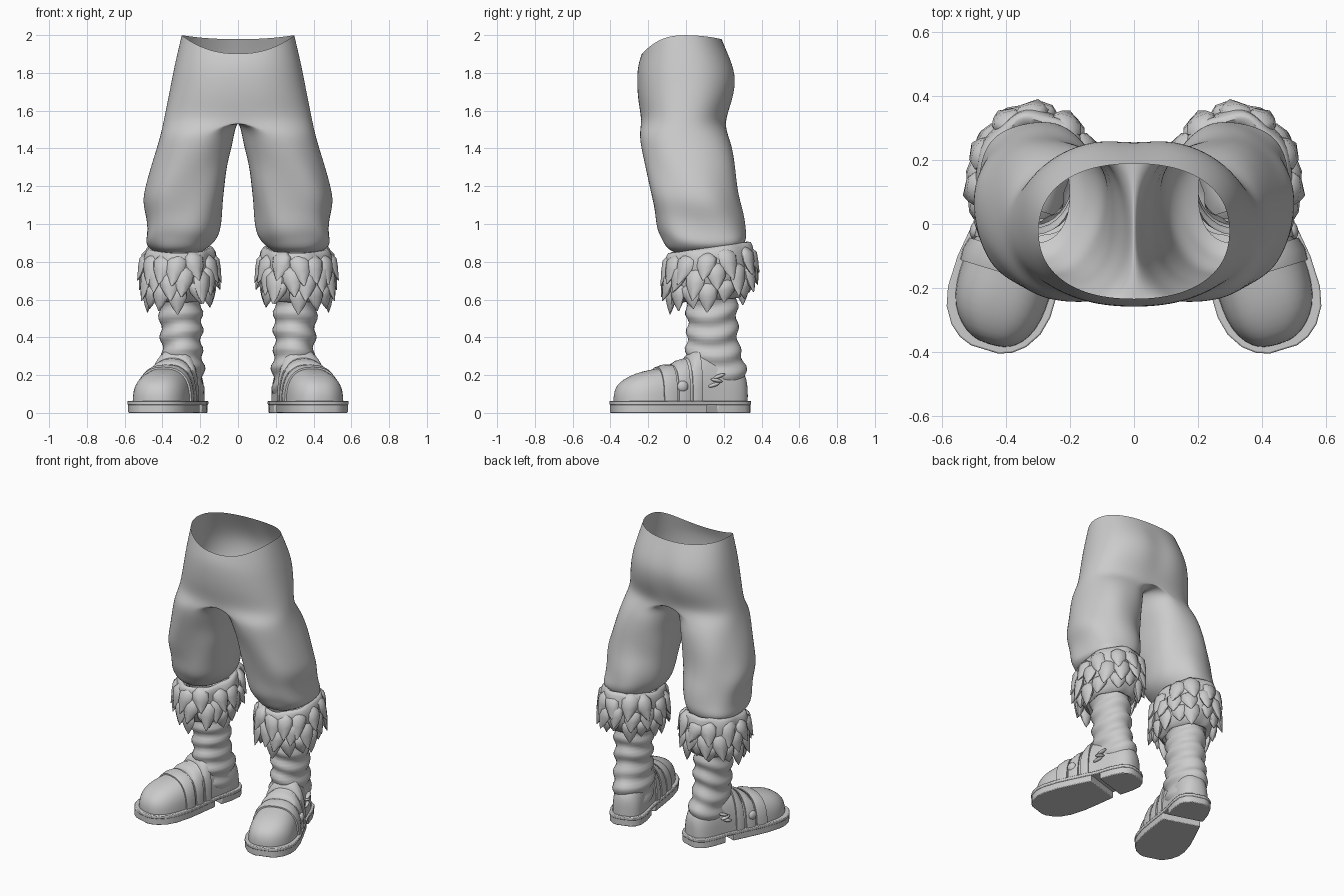
import bpy, bmesh, math, random
from mathutils import Vector, Matrix

if "Cube" in bpy.data.objects:
    bpy.data.objects.remove(bpy.data.objects["Cube"])

random.seed(4)
TAU = 2 * math.pi
grey = bpy.data.materials.new("plain grey")
grey.diffuse_color = (0.6, 0.6, 0.6, 1)
grey.use_nodes = True
grey.node_tree.nodes["Principled BSDF"].inputs["Base Color"].default_value = grey.diffuse_color


def finish(name, bm, sub=0, angle=50, bevel=0):
    """Mirror a right-hand part to the left, then smooth it."""
    bmesh.ops.recalc_face_normals(bm, faces=bm.faces)
    me = bpy.data.meshes.new(name)
    bm.to_mesh(me)
    bm.free()
    me.materials.append(grey)
    ob = bpy.data.objects.new(name, me)
    bpy.context.collection.objects.link(ob)
    m = ob.modifiers.new("mirror", 'MIRROR')
    m.merge_threshold = 0.0005
    if bevel:
        b = ob.modifiers.new("bevel", 'BEVEL')
        b.width, b.segments = bevel, 2
    if sub:
        s = ob.modifiers.new("subdivision", 'SUBSURF')
        s.levels = s.render_levels = sub
    bpy.ops.object.select_all(action='DESELECT')
    ob.select_set(True)
    bpy.context.view_layer.objects.active = ob
    bpy.ops.object.shade_smooth_by_angle(angle=math.radians(angle))
    return ob


def loft(bm, rings, closed=True, caps=False):
    vs = [[bm.verts.new(p) for p in r] for r in rings]
    n = len(rings[0])
    for a, b in zip(vs, vs[1:]):
        for i in range(n if closed else n - 1):
            j = (i + 1) % n
            bm.faces.new((a[i], a[j], b[j], b[i]))
    if caps:
        bm.faces.new(vs[0])
        bm.faces.new(vs[-1])


def power(v, e):
    return math.copysign(abs(v) ** e, v)


# Trousers: z, centre x, outer and inner reach, front y, back y
levels = [
    (2.00, 0, .300, 0, -.235, .190), (1.84, 0, .338, 0, -.257, .262),
    (1.75, 0, .355, 0, -.262, .275), (1.65, 0, .375, 0, -.255, .255),
    (1.55, 0, .395, 0, -.235, .210), (1.49, .17, .237, .152, -.247, .215),
    (1.42, .21, .217, .18, -.240, .245), (1.32, .24, .215, .185, -.222, .258),
    (1.22, .27, .220, .20, -.200, .268), (1.13, .28, .222, .205, -.184, .278),
    (1.04, .29, .196, .20, -.170, .300), (.96, .30, .185, .20, -.150, .322),
    (.91, .31, .180, .18, -.125, .325), (.87, .31, .160, .145, -.105, .300),
    (.85, .31, .120, .11, -.060, .250)]
N = 28
rings = []
for k, (z, c, ao, ai, yf, yb) in enumerate(levels):
    ring = []
    fold = .010 * max(0, min(1, (1.5 - z) / .3)) * (z > .88)
    for i in range(N):
        t = TAU * i / N
        s, co = math.sin(t), math.cos(t)
        f = 1 + fold * 5 * math.sin(3 * t + z * 19) * math.cos(2 * t - z * 9)
        x = c + f * power(s, .88) * (ao if s > 0 else ai)
        y = (yf + yb) / 2 - f * power(co, .88) * (yb - yf) / 2
        if c == 0 and (s <= 1e-5):
            x = 0
        if k in (1, 2, 3) and co < 0:      # cleft at the back
            y -= .018 * math.exp(-(x / .06) ** 2)
        dz = 0
        if k == 0:                         # dipped waist
            dz = -.10 * co * co if co > 0 else -.022 * co * co
        elif c > 0:                        # sagging folds
            dz = fold * 1.6 * math.sin(2 * t + 1)
        ring.append((x, y, z + dz))
    rings.append(ring)
bm = bmesh.new()
loft(bm, rings)
wall = [f for f in bm.faces if all(abs(v.co.x) < 1e-4 for v in f.verts)]
bmesh.ops.delete(bm, geom=wall, context='FACES')
finish("trousers", bm, sub=2, angle=80)

# Wrinkled boot shaft
bm = bmesh.new()
rings = []
keys = [(.10, .285, .165, .098, .150), (.25, .29, .155, .110, .160), (.36, .30, .140, .105, .138),
        (.46, .30, .140, .112, .132), (.56, .305, .135, .112, .135), (.84, .31, .125, .13, .15)]


def at(table, v):
    for a, b in zip(table, table[1:]):
        if v <= b[0]:
            f = max(0, (v - a[0]) / (b[0] - a[0]))
            return [p + (q - p) * f for p, q in zip(a, b)]
    return list(table[-1])


for k in range(40):
    z = .10 + .74 * k / 39
    _, cx, cy, rx, ry = at(keys, z)
    ring = []
    for i in range(32):
        t = TAU * i / 32
        w = .009 * math.sin(z * 62 + 1.3 * math.sin(t + z * 5) + .8 * math.cos(2 * t))
        ring.append((cx + (rx + w) * math.cos(t), cy + (ry + w) * math.sin(t), z))
    rings.append(ring)
loft(bm, rings)
finish("boot_shaft", bm, angle=80)

# Fur cuff: soft band with overlapping pointed tufts
CX, CY = .31, .125
band = [(.85, .13, .17), (.885, .155, .205), (.87, .185, .228), (.80, .195, .235), (.70, .185, .225),
        (.62, .15, .185), (.585, .12, .15), (.62, .10, .12)]
bm = bmesh.new()
loft(bm, [[(CX + (rx + .008 * math.sin(7 * a + z * 20)) * math.cos(a),
            CY + (ry + .008 * math.sin(7 * a + z * 20)) * math.sin(a), z + .06 * (.5 if z > .8 else .2) * math.sin(a))
           for a in [TAU * i / 42 for i in range(42)]] for z, rx, ry in band])
finish("fur_band", bm, sub=1, angle=80)

bm = bmesh.new()
for row, (zt, length, rx, ry, lean, count) in enumerate([
        (.865, .15, .180, .218, .038, 12), (.79, .16, .180, .222, .030, 13), (.715, .145, .165, .205, .004, 12)]):
    for i in range(count):
        a = TAU * (i + .5 * (row % 2) + random.uniform(-.2, .2)) / count
        out = Vector((math.cos(a), math.sin(a), 0))
        side = Vector((-out.y, out.x, 0))
        root = Vector((CX + rx * out.x, CY + ry * out.y, zt + .03 * out.y + random.uniform(-.02, .02)))
        ln = length * random.uniform(.85, 1.15)
        tw = random.uniform(-.03, .03)
        rr = []
        for f, w, d, o in [(0, .022, .012, -.012), (.2, .052, .030, .002), (.5, .050, .028, .3 * lean),
                           (.78, .028, .016, .7 * lean), (1, .003, .002, 1.15 * lean)]:
            p = root + out * o + side * tw * f * f - Vector((0, 0, ln * f))
            rr.append([p + side * w * math.cos(q) + out * d * math.sin(q) for q in [TAU * j / 8 for j in range(8)]])
        loft(bm, rr, caps=True)
finish("fur_tufts", bm, angle=60)

# Boots: local u across, v from toe (-) to heel (+), turned outward
TURN = math.radians(17)
place = Matrix.Translation((.31, .12, 0)) @ Matrix.Rotation(TURN, 4, 'Z')
foot = [(-.515, .03, .09, -.01), (-.505, .065, .135, -.01), (-.48, .10, .165, -.008), (-.43, .134, .198, -.003),
        (-.36, .148, .222, 0), (-.28, .147, .236, 0), (-.20, .138, .252, 0), (-.13, .128, .285, 0),
        (-.07, .120, .335, 0), (.0, .112, .33, 0), (.08, .108, .30, 0), (.15, .098, .26, 0),
        (.19, .075, .22, 0), (.21, .035, .16, 0)]


def arch(v, grow=0):
    _, w, top, uc = at(foot, v)
    pts = []
    for i in range(17):
        t = math.pi * i / 16
        pts.append(place @ Vector((uc + (w + grow) * power(math.cos(t), .8), v,
                                   .05 + (top - .05 + grow) * power(math.sin(t), .75))))
    return pts


bm = bmesh.new()
loft(bm, [arch(r[0]) for r in foot], closed=False, caps=True)
finish("boot_upper", bm, sub=1, angle=80)

# Raised straps over the instep
bm = bmesh.new()
for v0, v1 in [(-.29, -.215), (-.205, -.14), (-.125, -.07)]:
    loft(bm, [arch(v0, -.006), arch(v0, .008), arch((v0 + v1) / 2, .014),
              arch(v1, .008), arch(v1, -.006)], closed=False)
finish("instep_straps", bm, angle=70)

# Soles: full welt, then front tread and separate heel block
sole = [(-.535, .045), (-.52, .085), (-.49, .122), (-.44, .153), (-.38, .167), (-.28, .166), (-.18, .152),
        (-.07, .134), (.0, .124), (.1, .122), (.17, .108), (.205, .08), (.222, .04)]


def slab(name, v0, v1, z0, z1, extra=0):
    vs = [v0] + [s[0] for s in sole if v0 < s[0] < v1] + [v1]
    edge = [(at(sole, v)[1] + extra, v) for v in vs]
    edge += [(-w, v) for w, v in reversed(edge)]
    b = bmesh.new()
    loft(b, [[place @ Vector((u, v, z)) for u, v in edge] for z in (z0, z1)], caps=True)
    finish(name, b, angle=35, bevel=.005)


slab("sole_welt", -.535, .222, .042, .064)
slab("front_tread", -.53, -.045, 0, .046, -.004)
slab("heel_block", .012, .219, 0, .046, -.004)

# Side button and laces on the outer face
bm = bmesh.new()
bmesh.ops.create_uvsphere(bm, u_segments=16, v_segments=10, radius=.03,
                          matrix=place @ Matrix.Translation((.136, -.185, .14)) @ Matrix.Diagonal((.6, 1, 1, 1)))
finish("side_button", bm, angle=80)
bm = bmesh.new()
for v, z, tilt in [(-.005, .148, .3), (.01, .172, -.2), (.025, .195, .35)]:
    bmesh.ops.create_uvsphere(bm, u_segments=12, v_segments=8, radius=.01,
                              matrix=place @ Matrix.Translation((.112, v, z)) @ Matrix.Rotation(tilt, 4, 'X')
                              @ Matrix.Diagonal((1.6, 3.4, 1, 1)))
finish("laces", bm, angle=80)
